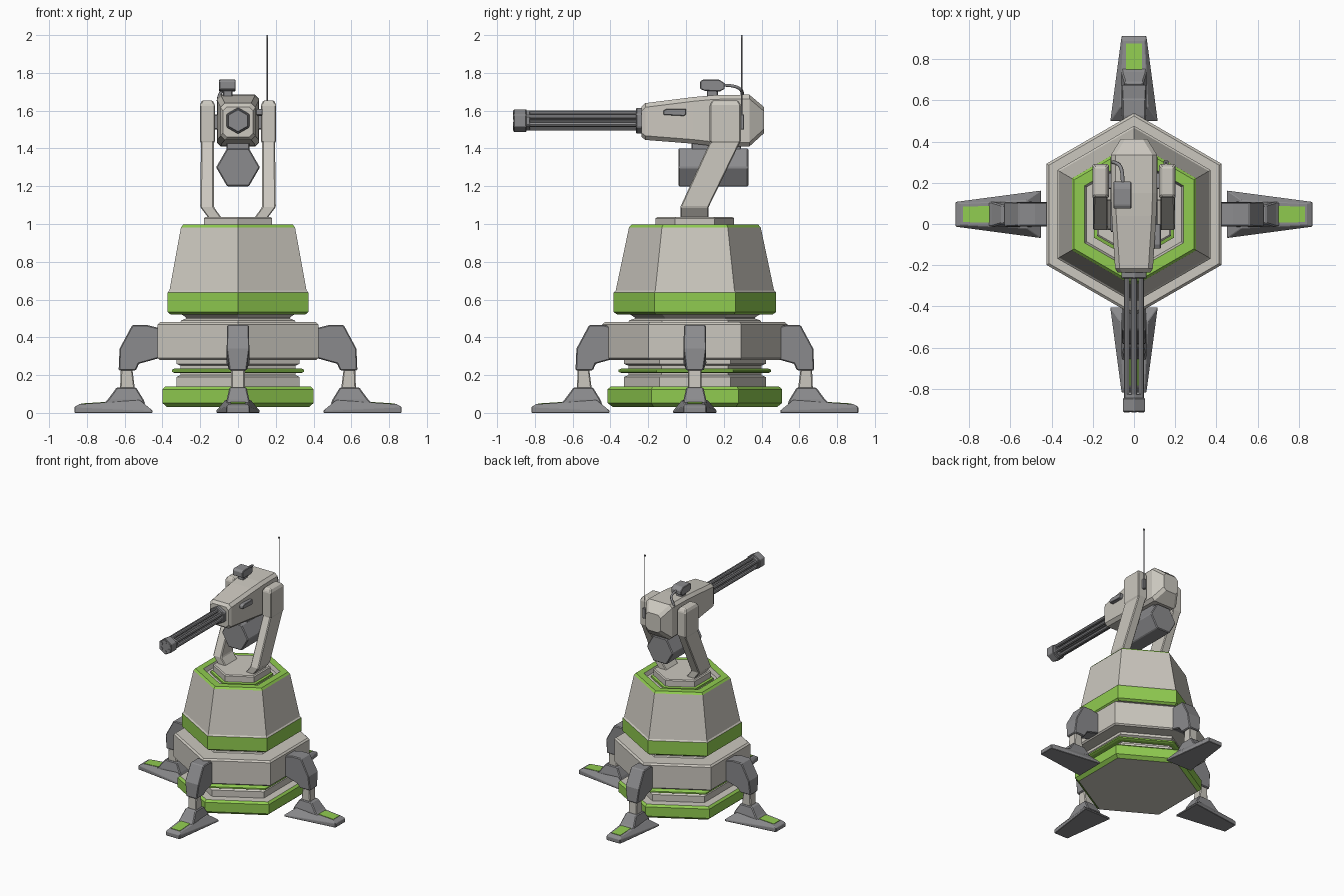
import bpy, bmesh, math
from mathutils import Vector

if "Cube" in bpy.data.objects:
    bpy.data.objects.remove(bpy.data.objects["Cube"])

CY = 0.047  # body axis, slightly behind the origin


def material(name, rgb):
    m = bpy.data.materials.new(name)
    m.use_nodes = True
    m.diffuse_color = (*rgb, 1)
    m.node_tree.nodes["Principled BSDF"].inputs["Base Color"].default_value = (*rgb, 1)
    return m


BEIGE = material("warm_white", (0.60, 0.575, 0.52))
GREEN = material("lime_green", (0.28, 0.60, 0.08))
GREY = material("steel_grey", (0.26, 0.26, 0.27))


def loft(name, rings, mats, rule=None, bevel=0.006):
    """Bridge rings of equal length, cap both ends, colour faces by rule."""
    bm = bmesh.new()
    loops = [[bm.verts.new(p) for p in ring] for ring in rings]
    n = len(loops[0])
    for a, b in zip(loops, loops[1:]):
        for i in range(n):
            bm.faces.new((a[i], a[(i + 1) % n], b[(i + 1) % n], b[i]))
    bm.faces.new(loops[0])
    bm.faces.new(loops[-1])
    bmesh.ops.recalc_face_normals(bm, faces=bm.faces)
    if rule:
        for f in bm.faces:
            f.material_index = rule(f.calc_center_median(), f.normal)
    me = bpy.data.meshes.new(name)
    bm.to_mesh(me)
    bm.free()
    for m in mats:
        me.materials.append(m)
    ob = bpy.data.objects.new(name, me)
    bpy.context.collection.objects.link(ob)
    if bevel:
        mod = ob.modifiers.new("edge_bevel", "BEVEL")
        mod.width, mod.segments, mod.limit_method = bevel, 1, "ANGLE"
    return ob


def hex_stack(name, profile, mats, rule=None, bevel=0):
    """Hexagonal body from (half width, height) pairs, corners front and back."""
    rings = []
    for a, z in profile:
        r = a / math.cos(math.pi / 6)
        rings.append([(r * math.sin(k * math.pi / 3), CY + r * math.cos(k * math.pi / 3), z)
                      for k in range(6)])
    return loft(name, rings, mats, rule, bevel)


def rect(z, x0, x1, y0, y1):
    return [(x0, y0, z), (x1, y0, z), (x1, y1, z), (x0, y1, z)]


def box(name, x, y, z, mat, bevel=0.005):
    return loft(name, [rect(z[0], *x, *y), rect(z[1], *x, *y)], [mat], None, bevel)


def rod(name, x, z, r, y0, y1, sides, mat, turn=0.0, bevel=0.0):
    """Prism lying along y."""
    ring = [(math.cos(turn + k * math.tau / sides) * r + x,
             math.sin(turn + k * math.tau / sides) * r + z) for k in range(sides)]
    return loft(name, [[(px, y, pz) for px, pz in ring] for y in (y0, y1)], [mat], None, bevel)


def mirror(ob):
    ob.modifiers.new("mirror", "MIRROR").use_axis[0] = True


def tube(name, points, r, mat):
    cu = bpy.data.curves.new(name, "CURVE")
    cu.dimensions, cu.bevel_depth, cu.bevel_resolution = "3D", r, 1
    cu.use_fill_caps = True
    sp = cu.splines.new("NURBS")
    sp.points.add(len(points) - 1)
    for p, co in zip(sp.points, points):
        p.co = (*co, 1)
    sp.use_endpoint_u, sp.order_u = True, min(4, len(points))
    cu.materials.append(mat)
    ob = bpy.data.objects.new(name, cu)
    bpy.context.collection.objects.link(ob)


# Hexagonal base, neck, green ring and middle section
hex_stack("base", [(.375, .03), (.40, .052), (.40, .125), (.385, .14), (.33, .14)],
          [BEIGE, GREEN], lambda c, n: int(abs(n.z) < 0.9))
hex_stack("lower_neck", [(.325, .13), (.325, .19), (.305, .20), (.305, .25), (.325, .26), (.325, .30)], [BEIGE])
hex_stack("neck_ring", [(.335, .211), (.35, .217), (.35, .228), (.335, .235)], [GREEN])
hex_stack("middle_body", [(.415, .28), (.425, .29), (.425, .468), (.413, .48)], [BEIGE])
hex_stack("upper_neck", [(.31, .47), (.30, .49), (.275, .50), (.275, .505), (.31, .53)], [BEIGE])


# Tapered hull with a green skirt and a green rim around a recess
def hull_colour(c, n):
    skirt = .525 < c.z < .64 and abs(n.z) < .8
    return int(skirt or c.z > .987)


hex_stack("hull", [(.30, .52), (.355, .52), (.372, .533), (.372, .638), (.363, .648),
                   (.302, .982), (.29, .997), (.24, .997), (.23, .965), (.10, .965)],
          [BEIGE, GREEN], hull_colour)
hex_stack("platform_trim", [(.195, .96), (.195, .98), (.18, .985)], [GREEN])
hex_stack("platform", [(.18, .96), (.18, 1.03), (.172, 1.037)], [BEIGE])


# One leg along +x, measured from the body axis, then four turned copies
def leg_prism(name, profile, hw, mats):
    return loft(name, [[(x, s * w, z) for (x, z), w in zip(profile, hw)] for s in (-1, 1)], mats)


leg = [
    leg_prism("upper_leg", [(.38, .44), (.48, .465), (.56, .465), (.627, .34), (.632, .225), (.54, .225),
                            (.525, .26), (.38, .30)],
              [.058, .058, .058, .062, .046, .046, .058, .058], [GREY]),
    loft("shin", [rect(.12, .545, .625, -.036, .036), rect(.24, .56, .62, -.036, .036)], [BEIGE]),
    loft("ankle", [rect(.045, .49, .715, -.062, .062), rect(.07, .50, .69, -.06, .06),
                   rect(.135, .54, .642, -.045, .045)], [GREY]),
]


def foot_ring(inner, outer, inner_w, outer_w, zi, zo):
    return [(inner, -inner_w, zi), (outer, -outer_w, zo), (outer, outer_w, zo), (inner, inner_w, zi)]


leg.append(loft("foot", [foot_ring(.452, .865, .115, .06, 0, 0),
                         foot_ring(.452, .865, .115, .06, .012, .032),
                         foot_ring(.52, .84, .068, .052, .068, .046)], [GREY], None, .003))
leg.append(loft("foot_panel", [foot_ring(.70, .83, .04, .038, .050, .044),
                               foot_ring(.70, .83, .04, .038, .058, .050)], [GREEN], None, 0))
for part in leg:
    for k in range(4):
        ob = part if k == 0 else part.copy()
        if k:
            bpy.context.collection.objects.link(ob)
        ob.location = (0, CY, 0)
        ob.rotation_euler = (0, 0, k * math.pi / 2)

# Yoke arms leaning back from the platform, with bearing boxes at the top
mirror(loft("yoke_arm", [rect(1.03, .085, .155, -.03, .12), rect(1.09, .128, .20, -.03, .12),
                         rect(1.43, .128, .196, .125, .285), rect(1.47, .128, .196, .13, .285)], [BEIGE]))
mirror(loft("yoke_box", [rect(1.42, .13, .192, .135, .28), rect(1.44, .122, .202, .125, .29),
                         rect(1.63, .122, .202, .125, .29), rect(1.655, .135, .19, .14, .275)], [BEIGE]))
rod("tilt_axle", 0, 1.545, .04, .17, .25, 8, GREY)
bpy.data.objects["tilt_axle"].hide_render = False
box("axle_bar", (-.13, .13), (.17, .25), (1.50, 1.58), GREY)


# Gun housing, lofted from chamfered sections
def section(y, w, z0, z1, c=.022):
    return [(-w + c, y, z0), (w - c, y, z0), (w, y, z0 + c), (w, y, z1 - c),
            (w - c, y, z1), (-w + c, y, z1), (-w, y, z1 - c), (-w, y, z0 + c)]


loft("gun_housing", [section(-.235, .08, 1.46, 1.62), section(-.215, .092, 1.445, 1.64),
                     section(.04, .108, 1.425, 1.672), section(.15, .112, 1.412, 1.682),
                     section(.335, .112, 1.41, 1.685), section(.412, .065, 1.48, 1.62)],
     [BEIGE], None, 0)

# Rotary barrels with hexagonal collar and muzzle block
HEX = math.pi / 6
rod("barrel_collar", 0, 1.547, .07, -.265, -.22, 6, GREY, HEX, .005)
rod("barrel_spindle", 0, 1.547, .018, -.85, -.25, 8, GREY)
rod("muzzle_rear", 0, 1.547, .054, -.85, -.825, 6, GREY, HEX, .003)
rod("muzzle_block", 0, 1.547, .062, -.912, -.845, 6, GREY, HEX, .004)
for k in range(6):
    a = HEX + k * math.pi / 3
    rod("barrel", .04 * math.cos(a), 1.547 + .04 * math.sin(a), .013, -.915, -.24, 8, GREY)

# Hexagonal ammunition drum hung under the housing
rod("ammo_drum", 0, 1.30, .116, -.04, .33, 6, GREY, 0, .006)
box("drum_bracket", (-.06, .06), (.03, .29), (1.38, 1.44), GREY)

# Sight on top, with its curved cable and mount
SIGHT = [(.075, 1.715), (.10, 1.705), (.18, 1.702), (.205, 1.715), (.205, 1.745),
         (.175, 1.765), (.09, 1.765), (.075, 1.755)]
loft("sight", [[(x, y, z) for y, z in SIGHT] for x in (-.10, -.012)], [GREY], None, .004)
box("sight_mount", (-.08, -.03), (.11, .17), (1.67, 1.71), GREY)
tube("sight_cable", [(-.055, .19, 1.735), (-.055, .25, 1.735), (-.065, .295, 1.715), (-.10, .30, 1.695),
                     (-.105, .30, 1.65)], .009, GREY)

# Side pointer and antenna
LASER = [(-.12, 1.578), (-.01, 1.572), (0, 1.58), (0, 1.61), (-.10, 1.61), (-.12, 1.60)]
loft("side_pointer", [[(x, y, z) for y, z in LASER] for x in (.09, .13)], [GREY], None, .003)
box("antenna_base", (.143, .167), (.28, .308), (1.50, 1.58), GREY, .003)
tube("antenna", [(.155, .295, 1.56), (.155, .295, 1.80), (.155, .295, 1.995)], .0035, GREY)
box("antenna_tip", (.150, .160), (.290, .300), (1.988, 2.0), GREY, 0)
